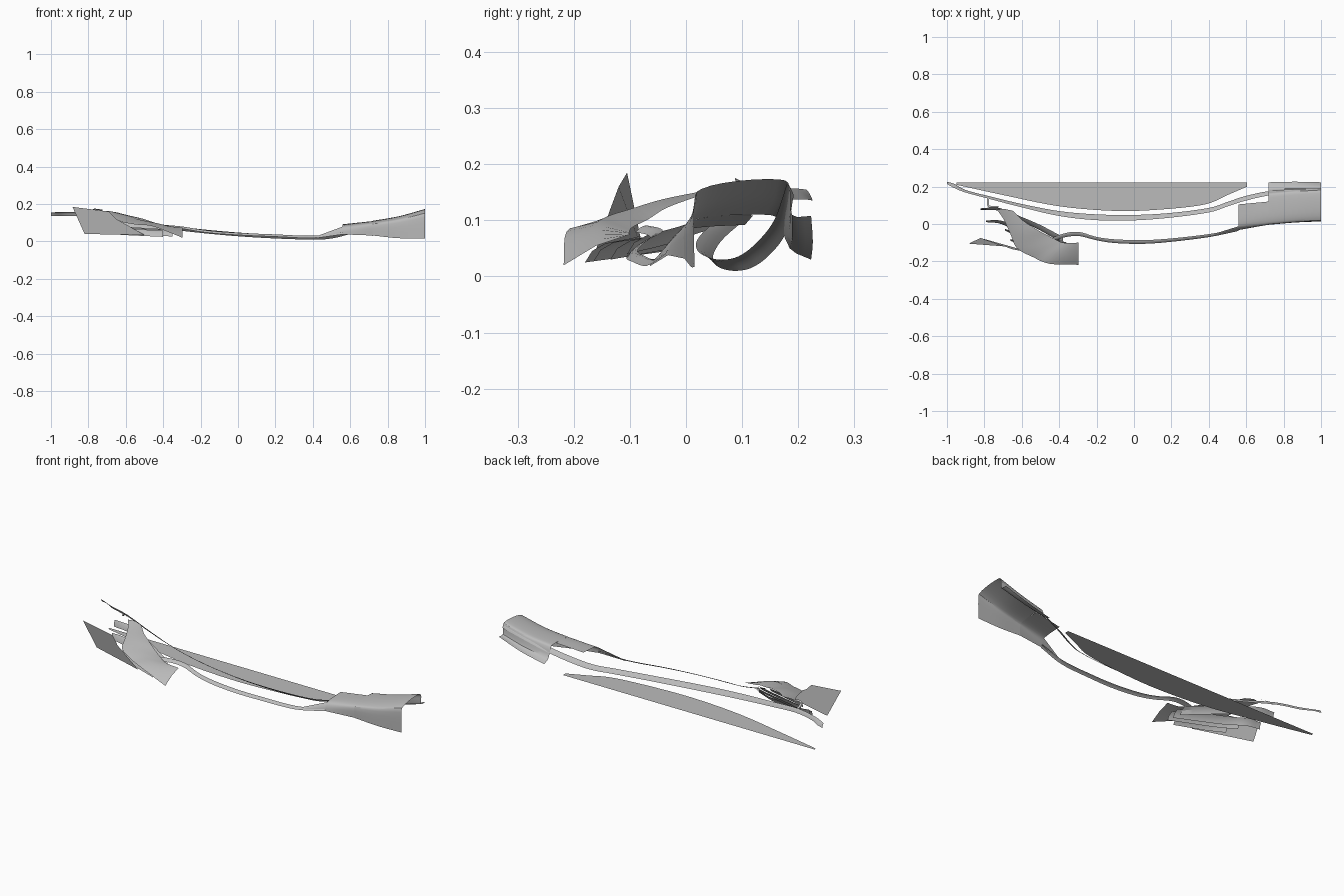
import bpy
from mathutils import Vector

cube = bpy.data.objects.get("Cube")
if cube:
    bpy.data.objects.remove(cube, do_unlink=True)

# Single plain grey for every panel
grey = bpy.data.materials.new("plain grey")
grey.use_nodes = True
colour = (0.5, 0.5, 0.5, 1)
grey.diffuse_color = colour
grey.node_tree.nodes["Principled BSDF"].inputs["Base Color"].default_value = colour


def build(name, verts, faces, smooth=True):
    mesh = bpy.data.meshes.new(name)
    mesh.from_pydata(verts, [], faces)
    mesh.materials.append(grey)
    obj = bpy.data.objects.new(name, mesh)
    bpy.context.collection.objects.link(obj)
    if smooth:
        bpy.ops.object.select_all(action='DESELECT')
        obj.select_set(True)
        bpy.context.view_layer.objects.active = obj
        bpy.ops.object.shade_smooth_by_angle()


def smooth_path(points, steps=5):
    """Catmull-Rom curve through the points."""
    pts = [Vector(p) for p in points]
    pts = [2 * pts[0] - pts[1]] + pts + [2 * pts[-1] - pts[-2]]
    out = []
    for a, b, c, d in zip(pts, pts[1:], pts[2:], pts[3:]):
        for i in range(steps):
            t = i / steps
            out.append(0.5 * (2 * b + (c - a) * t + (2 * a - 5 * b + 4 * c - d) * t * t
                              + (3 * b - a - 3 * c + d) * t ** 3))
    return out + [pts[-2]]


def sheet(name, rows):
    """Open surface through rows holding equal numbers of points."""
    n = len(rows[0])
    verts = [tuple(p) for row in rows for p in row]
    faces = [(r * n + k, (r + 1) * n + k, (r + 1) * n + k + 1, r * n + k + 1)
             for r in range(len(rows) - 1) for k in range(n - 1)]
    build(name, verts, faces)


def loft(name, rows, steps=5):
    """Smooth sheet: every column of the rows becomes a curve."""
    columns = [smooth_path(col, steps) for col in zip(*rows)]
    sheet(name, list(zip(*columns)))


def section(x, profile):
    """Rounded cross-section at one x, three spans per profile edge."""
    return smooth_path([(x, y, z) for y, z in profile], 3)


def rail(name, points, rise):
    """Tilted, slightly crowned ribbon; the fourth value of a point is its width."""
    rows = []
    for x, y, z, w in smooth_path(points):
        rows.append([(x, y + w * f, z + rise * f + .003 * (1 - 4 * f * f))
                     for f in (-.5, -.25, 0, .25, .5)])
    sheet(name, rows)


def blade(name, points, lean, height):
    """Blade rising from a path, leaning back more towards its end."""
    path = smooth_path(points)
    rows = []
    for i, p in enumerate(path):
        k = lean * (.25 + .75 * i / (len(path) - 1))
        rows.append([p, p + Vector((0, k * .35, height * .6)), p + Vector((0, k, height))])
    sheet(name, rows)


# Flat floor plate with a bowed front edge
bow = smooth_path([(-.95, .21, 0), (-.7, .155, 0), (-.4, .095, 0), (-.1, .07, 0),
                   (.15, .078, 0), (.38, .105, 0), (.5, .155, 0), (.605, .2, 0)])
sheet("floor_plate", [bow, [(p.x, .223, 0) for p in bow]])

# Long curved rails, tilted outwards in opposite directions
rail("front_rail", [(-.43, -.08, .085, .02), (-.36, -.058, .08, .022), (-.29, -.054, .073, .022),
                    (-.2, -.078, .058, .018), (-.1, -.092, .047, .02), (.05, -.096, .038, .02),
                    (.2, -.086, .032, .018), (.4, -.062, .025, .016), (.56, -.031, .045, .012)], .012)
rail("rear_rail", [(-1, .22, .145, .012), (-.96, .203, .147, .022), (-.9, .175, .147, .014),
                   (-.78, .143, .143, .014), (-.6, .098, .112, .018), (-.4, .056, .08, .026),
                   (-.2, .036, .056, .031), (0, .034, .038, .029), (.2, .047, .026, .025),
                   (.4, .074, .02, .024), (.5, .106, .026, .024), (.6, .138, .05, .025),
                   (.75, .168, .09, .022), (1, .186, .155, .012)], -.02)

# Arched end cover with rear leg and flange
root_profile = [(-.003, .032), (-.003, .085), (.012, .1), (.06, .108),
                (.14, .11), (.165, .1), (.185, .05), (.223, .03)]
tip = section(1, [(.015, .017), (.015, .13), (.028, .156), (.09, .17),
                  (.165, .173), (.185, .16), (.189, .11), (.223, .108)])
root = section(.72, root_profile)
middle = [(a + b) / 2 + Vector((0, .003, -.007)) for a, b in zip(tip, root)]
loft("end_cover", [root, middle, tip])

# Stepped extension of the cover, then its tapering wall
step = section(.56, [(-.032, .038), (-.027, .06), (-.012, .08), (.03, .088), (.105, .092)])
loft("end_cover_step", [step, section(.72, root_profile[:4] + [(.12, .109)])])
taper = section(.42, [(-.065, .018), (-.062, .024), (-.055, .028)])
loft("end_cover_wall", [taper, step[:len(taper)]])

# Swept front panel: each row runs from the outer to the inner edge
loft("front_panel", [
    [(-.735, .078, .16), (-.69, .08, .163), (-.645, .07, .155)],
    [(-.7, .03, .147), (-.65, .035, .153), (-.595, .02, .142)],
    [(-.66, -.055, .125), (-.59, -.04, .138), (-.51, -.035, .122)],
    [(-.625, -.13, .105), (-.54, -.1, .12), (-.45, -.067, .102)],
    [(-.54, -.177, .09), (-.48, -.14, .107), (-.395, -.095, .088)],
    [(-.45, -.213, .08), (-.41, -.16, .092), (-.36, -.101, .08)],
    [(-.297, -.218, .02), (-.297, -.16, .055), (-.297, -.1, .075)]], 4)

# Upright side fin
build("side_fin", [(-.885, -.105, .185), (-.82, -.075, .04), (-.5, -.165, .035), (-.65, -.135, .12),
                   (-.69, -.12, .16)], [(0, 1, 2, 3, 4)], False)

# Stacked blades beneath the panel
blades = [
    [(-.82, .075, .1), (-.72, .07, .092), (-.6, .015, .075), (-.5, -.035, .057), (-.38, -.105, .04)],
    [(-.79, .01, .06), (-.71, 0, .055), (-.6, -.05, .045), (-.36, -.135, .03)],
    [(-.69, -.035, .045), (-.58, -.085, .038), (-.35, -.165, .027)],
    [(-.66, -.09, .038), (-.56, -.13, .032), (-.4, -.18, .025)]]
for number, path in enumerate(blades):
    blade(f"blade_{number}", path, .036, .034)

# Small bracket joining the rear rail
loft("bracket", [[(-.785, .145, .14), (-.775, .145, .14)],
                 [(-.785, .1, .16), (-.775, .105, .16)],
                 [(-.77, .088, .175), (-.77, .098, .17)],
                 [(-.725, .088, .17), (-.725, .095, .165)]])
